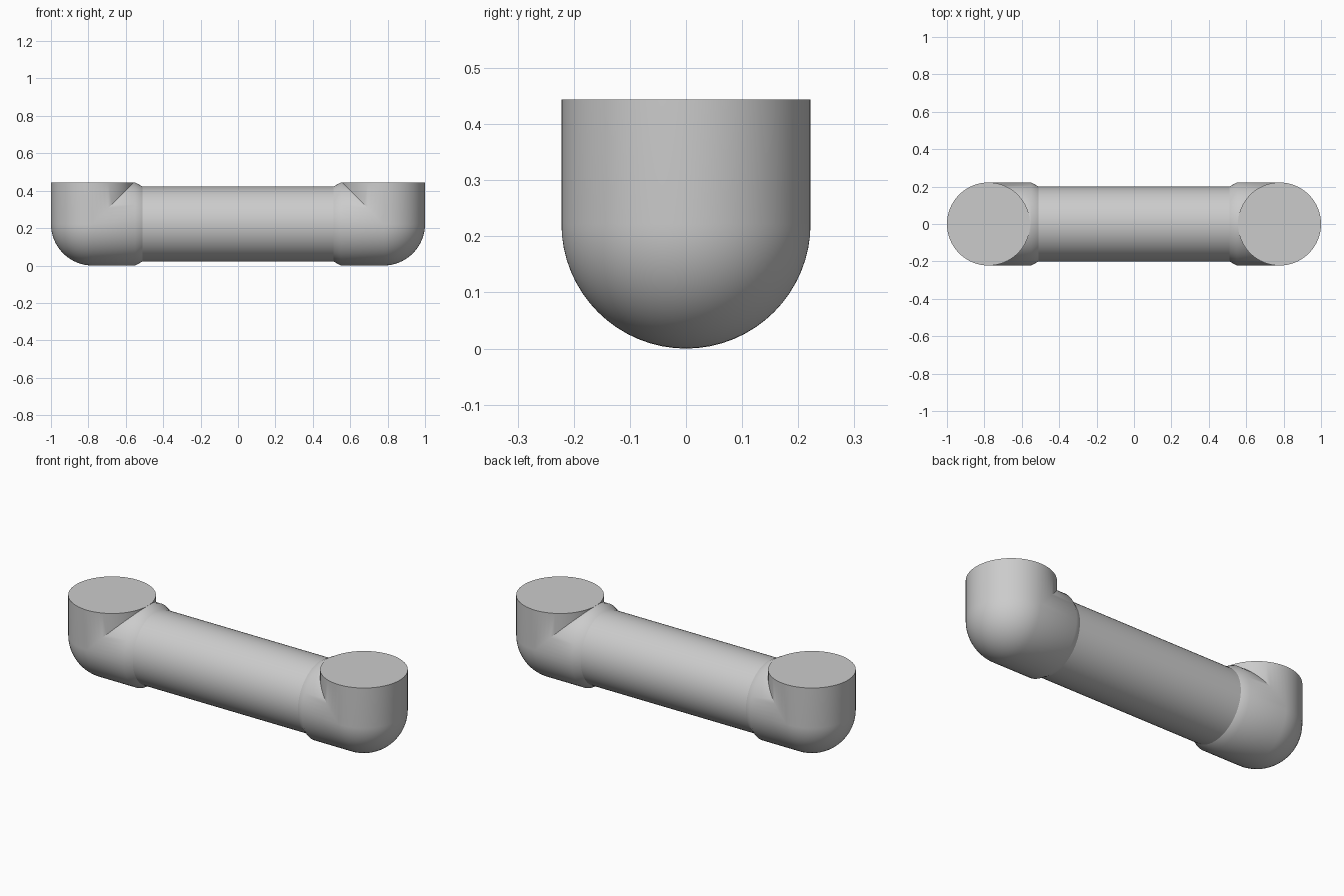
import bpy
import bmesh
from math import sin, cos, pi, radians

cube = bpy.data.objects.get("Cube")
if cube:
    bpy.data.objects.remove(cube)

R = 0.222          # elbow radius, also the height of the tube axis
TUBE_R = 0.2       # slimmer middle tube
PIVOT_X = 0.778    # vertical axis of each elbow
COLLAR_X = 0.55    # where the collar starts to taper
TAPER_X = 0.51     # where the taper meets the tube
SEGMENTS = 64
BEND_STEPS = 16

grey = bpy.data.materials.new("plain grey")
grey.use_nodes = True
colour = (0.6, 0.6, 0.6, 1)
grey.diffuse_color = colour
grey.node_tree.nodes["Principled BSDF"].inputs["Base Color"].default_value = colour

angles = [2 * pi * i / SEGMENTS for i in range(SEGMENTS)]


def tube_ring(x, radius):
    return [(x, radius * sin(a), R + radius * cos(a)) for a in angles]


def bend_ring(turn):
    """Mitred on the inside of the elbow, spherical on the outside."""
    ring = []
    for a in angles:
        inward = R * cos(a)
        if inward >= 0:
            ring.append((PIVOT_X - inward, R * sin(a), R + inward))
        else:
            ring.append((PIVOT_X - inward * cos(turn), R * sin(a),
                         R + inward * sin(turn)))
    return ring


def loft(name, rings, cap_first=False, side=1):
    bm = bmesh.new()
    rows = [[bm.verts.new((side * x, y, z)) for x, y, z in ring] for ring in rings]
    for low, high in zip(rows, rows[1:]):
        for i in range(SEGMENTS):
            j = (i + 1) % SEGMENTS
            bm.faces.new((low[i], low[j], high[j], high[i]))
    if cap_first:
        bm.faces.new(rows[0])
    bmesh.ops.remove_doubles(bm, verts=bm.verts, dist=0.0001)
    bmesh.ops.recalc_face_normals(bm, faces=bm.faces)
    mesh = bpy.data.meshes.new(name)
    bm.to_mesh(mesh)
    bm.free()
    mesh.materials.append(grey)
    obj = bpy.data.objects.new(name, mesh)
    bpy.context.collection.objects.link(obj)
    bpy.ops.object.select_all(action="DESELECT")
    obj.select_set(True)
    bpy.context.view_layer.objects.active = obj
    bpy.ops.object.shade_smooth_by_angle(angle=radians(30))
    return obj


# Elbows: flat round top, rounded bend, collar tapering to the tube
top = [(PIVOT_X - R * cos(a), R * sin(a), 2 * R) for a in angles]
bend = [bend_ring(pi / 2 * i / BEND_STEPS) for i in range(BEND_STEPS + 1)]
collar = [tube_ring(COLLAR_X, R), tube_ring(TAPER_X, TUBE_R)]
for name, side in (("left_elbow", 1), ("right_elbow", -1)):
    loft(name, [top] + bend + collar, cap_first=True, side=side)

# Straight tube between the elbows
middle = loft("middle_tube", [tube_ring(-TAPER_X, TUBE_R), tube_ring(TAPER_X, TUBE_R)])
# An open tube has no inside to measure, so point its faces outwards
bm = bmesh.new()
bm.from_mesh(middle.data)
axis_z = R
for face in bm.faces:
    c = face.calc_center_median()
    face.normal_update()
    if face.normal.y * c.y + face.normal.z * (c.z - axis_z) < 0:
        face.normal_flip()
bm.to_mesh(middle.data)
bm.free()
